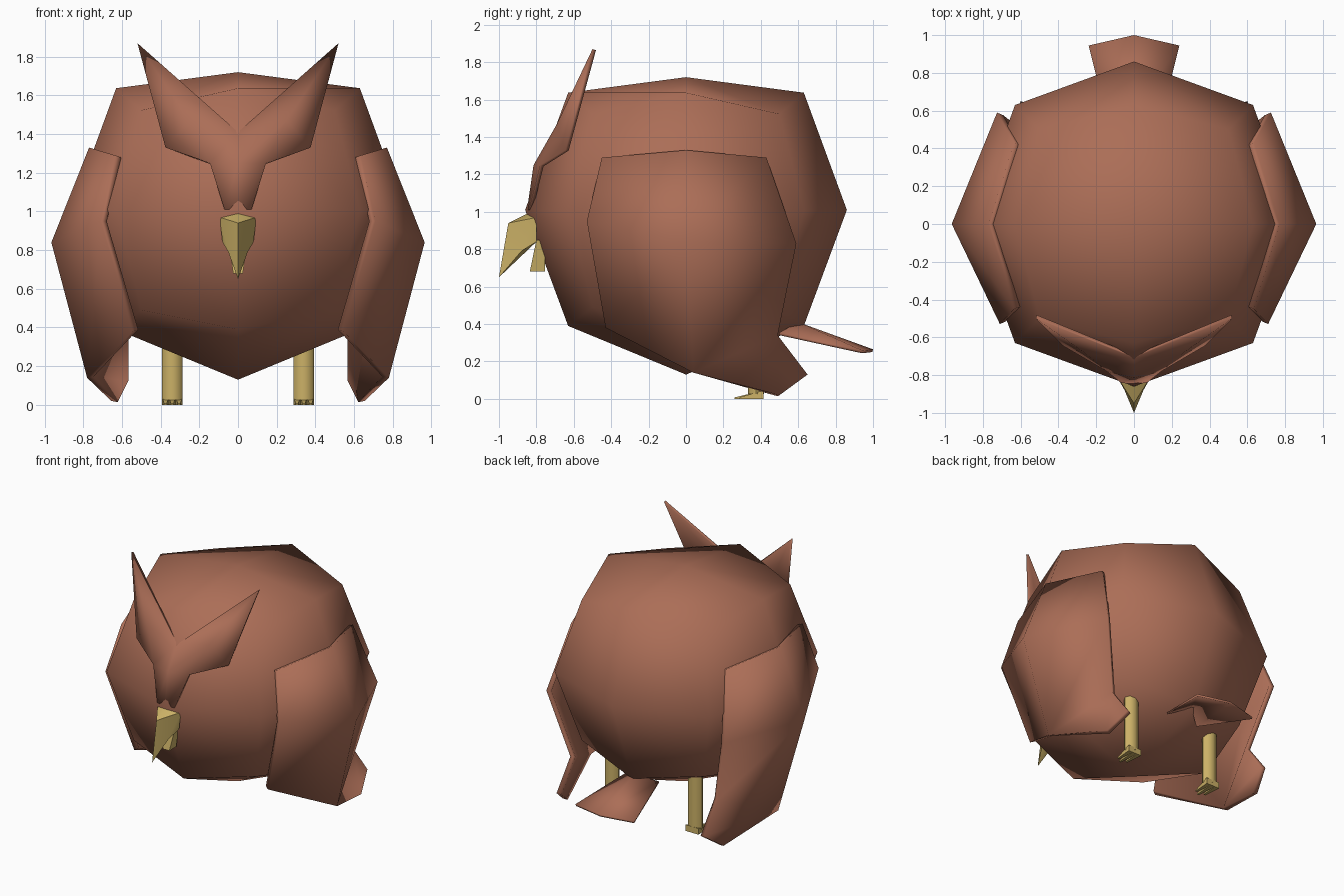
import bpy, bmesh, math
from mathutils import Matrix

if "Cube" in bpy.data.objects:
    bpy.data.objects.remove(bpy.data.objects["Cube"])


def material(name, rgb):
    m = bpy.data.materials.new(name)
    m.diffuse_color = (*rgb, 1)
    m.use_nodes = True
    m.node_tree.nodes["Principled BSDF"].inputs["Base Color"].default_value = m.diffuse_color
    return m


BROWN = material("feather_brown", (0.41, 0.155, 0.095))
HORN = material("horn_yellow", (0.60, 0.44, 0.135))


def finish(name, bm, mat, thick=0, angle=65):
    """Turn a bmesh into a smooth object, with optional thickness behind the outer skin."""
    me = bpy.data.meshes.new(name)
    bm.to_mesh(me)
    bm.free()
    me.materials.append(mat)
    ob = bpy.data.objects.new(name, me)
    bpy.context.collection.objects.link(ob)
    if thick:
        s = ob.modifiers.new("thickness", "SOLIDIFY")
        s.thickness, s.offset = thick, -1
    bpy.ops.object.select_all(action="DESELECT")
    ob.select_set(True)
    bpy.context.view_layer.objects.active = ob
    bpy.ops.object.shade_smooth_by_angle(angle=math.radians(angle))
    return ob


def patch(points, faces, side=1, mirrored=False, weld=True):
    """Surface from points; side=-1 flips it across x, mirrored=True joins both halves."""
    bm = bmesh.new()
    for s in ((1, -1) if mirrored else (side,)):
        vs = [bm.verts.new((x * s, y, z)) for x, y, z in points]
        for f in faces:
            bm.faces.new([vs[i] for i in (f if s > 0 else f[::-1])])
    if mirrored and weld:
        bmesh.ops.remove_doubles(bm, verts=bm.verts, dist=0.001)
    return bm


# Body: once-divided cube rounded into a stout ball
bm = bmesh.new()
bmesh.ops.create_cube(bm, size=2)
bmesh.ops.subdivide_edges(bm, edges=bm.edges[:], cuts=1, use_grid_fill=True)
reach = {1: 0.86, 2: 0.63, 3: 0.50}
top = {1: 1.72, 2: 1.637, 3: 1.523}
bottom = {1: 0.13, 2: 0.39, 3: 0.49}
for v in bm.verts:
    i, j, k = (round(c) for c in v.co)
    n = abs(i) + abs(j) + abs(k)
    z = top[n] if k > 0 else bottom[n] if k < 0 else 1.01
    v.co = (i * reach[n], j * reach[n], z)
finish("body", bm, BROWN)

# Brow with two pointed ear tufts
brow = [(0, -0.85, 1.01), (0, -0.815, 1.25), (0, -0.71, 1.41),
        (0.07, -0.84, 1.01), (0.145, -0.78, 1.25), (0.375, -0.645, 1.33),
        (0.52, -0.5, 1.87), (0.25, -0.69, 1.47)]
finish("brow_tufts", patch(brow, [(0, 3, 4, 1), (1, 4, 7, 2), (4, 5, 7),
                                  (7, 5, 6), (2, 7, 6)], mirrored=True), BROWN, 0.02)

# Wings: folded panel with a narrow tip behind
wing = [(0.635, -0.45, 1.29), (0.77, 0, 1.33), (0.635, 0.43, 1.29),
        (0.71, -0.53, 0.95), (0.965, 0, 0.84), (0.725, 0.59, 0.83),
        (0.545, -0.43, 0.38), (0.78, 0.04, 0.14), (0.60, 0.49, 0.34),
        (0.655, 0.50, 0.02), (0.60, 0.65, 0.13)]
wing_faces = [(0, 3, 4, 1), (1, 4, 5, 2), (3, 6, 7, 4), (4, 7, 8, 5), (7, 9, 10, 8)]
for side, name in ((1, "right_wing"), (-1, "left_wing")):
    b = patch(wing, [f[::-1] for f in wing_faces], side)
    # keep the skin facing away from the body
    b.normal_update()
    if sum(f.normal.x * side for f in b.faces) < 0:
        bmesh.ops.reverse_faces(b, faces=b.faces[:])
    finish(name, b, BROWN, 0.035)

# Tail: short ridged fan
tail = [(0, 0.60, 0.41), (0.13, 0.50, 0.355), (0.24, 0.945, 0.258), (0, 1.0, 0.265)]
finish("tail", patch(tail, [(0, 1, 2, 3)], mirrored=True), BROWN, 0.015)

# Upper beak: hooked, closed against the face
beak = [(0, -0.82, 1.005), (0.095, -0.80, 0.97), (0.08, -0.80, 0.84),
        (0, -0.95, 0.94), (0.05, -0.88, 0.79), (0, -1.0, 0.65), (0, -0.80, 0.84)]
b = patch(beak, [(0, 1, 3), (1, 2, 4), (1, 4, 3), (3, 4, 5), (2, 6, 4),
                 (6, 5, 4), (0, 6, 2, 1)], mirrored=True)
bmesh.ops.recalc_face_normals(b, faces=b.faces[:])
finish("upper_beak", b, HORN, angle=50)

# Lower beak: small wedge under the hook
b = bmesh.new()
bmesh.ops.create_cube(b, size=1)
for v in b.verts:
    low = v.co.z < 0
    front = v.co.y < 0
    v.co = (v.co.x * (0.05 if low else 0.10),
            (-0.835 if low else -0.80) if front else -0.755,
            0.68 if low else 0.85)
finish("lower_beak", b, HORN, angle=40)

# Legs and three-toed feet
for side, name in ((1, "right"), (-1, "left")):
    b = bmesh.new()
    bmesh.ops.create_cone(b, cap_ends=True, segments=8, radius1=0.054, radius2=0.054,
                          depth=0.50, matrix=Matrix.Translation((side * 0.34, 0.37, 0.275)))
    for v in b.verts:
        v.co.y = 0.375 + (v.co.y - 0.37) * 0.8
    finish(name + "_leg", b, HORN, angle=50)
    b = bmesh.new()
    for t in (-1, 0, 1):
        x = side * 0.34 + t * 0.035
        toe = bmesh.ops.create_cube(b, size=1)["verts"]
        for v in toe:
            front = v.co.y < 0
            z = 0.0 if v.co.z < 0 else (0.008 if front else 0.045)
            y = (0.285 if t else 0.26) if front else 0.415
            v.co = (x + v.co.x * (0.015 if front else 0.036), y, z)
    finish(name + "_foot", b, HORN, angle=40)
